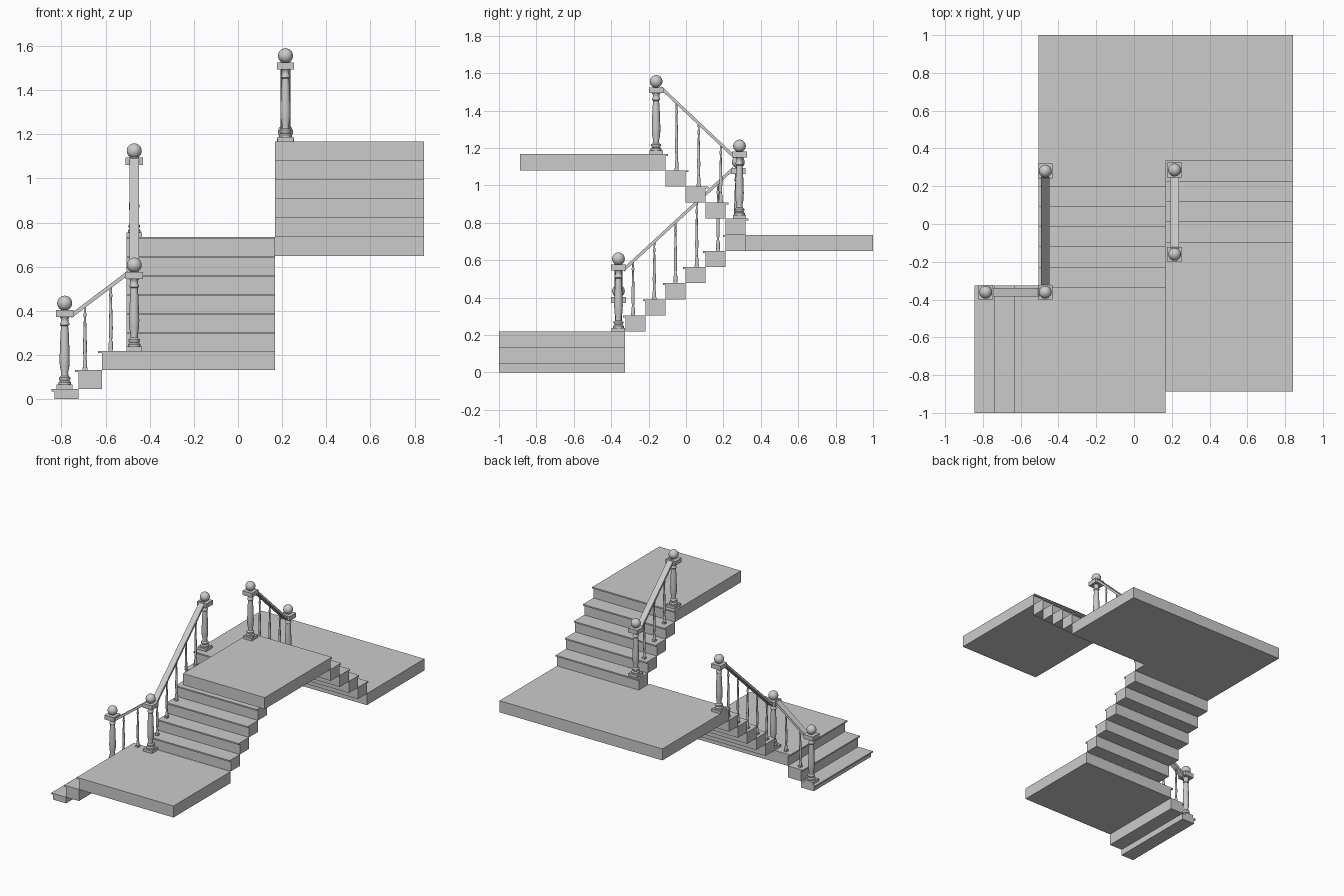
import bpy, bmesh, math
from mathutils import Vector, Matrix

if "Cube" in bpy.data.objects:
    bpy.data.objects.remove(bpy.data.objects["Cube"])

RISE, RUN, T = 0.0862, 0.107, 0.01
XL, XM, XR = -0.505, 0.167, 0.843


def top(i):
    return 0.046 + RISE * i


def finish(bm, name, smooth=False):
    bmesh.ops.recalc_face_normals(bm, faces=bm.faces)
    me = bpy.data.meshes.new(name)
    bm.to_mesh(me)
    bm.free()
    ob = bpy.data.objects.new(name, me)
    bpy.context.collection.objects.link(ob)
    if smooth:
        bpy.ops.object.select_all(action='DESELECT')
        ob.select_set(True)
        bpy.context.view_layer.objects.active = ob
        bpy.ops.object.shade_smooth_by_angle(angle=math.radians(40))
    return ob


def add_box(bm, lo, hi):
    lo, hi = Vector(lo), Vector(hi)
    m = Matrix.Translation((lo + hi) / 2) @ Matrix.Diagonal((*(hi - lo), 1))
    bmesh.ops.create_cube(bm, size=1, matrix=m)


def add_lathe(bm, profile, pos, sides):
    rings = []
    for r, z in profile:
        rings.append([bm.verts.new((pos[0] + r * math.cos(2 * math.pi * k / sides),
                                    pos[1] + r * math.sin(2 * math.pi * k / sides),
                                    pos[2] + z)) for k in range(sides)])
    for a, b in zip(rings, rings[1:]):
        for k in range(sides):
            j = (k + 1) % sides
            bm.faces.new((a[k], a[j], b[j], b[k]))
    bm.faces.new(rings[0])
    bm.faces.new(rings[-1])


def step(name, lo, hi, level, nose):
    """Block below a thin tread; nose is the (x, y) overhang of the tread."""
    z1 = top(level)
    z0 = max(0, z1 - RISE)
    bm = bmesh.new()
    add_box(bm, (*lo, z0), (*hi, z1 - T))
    a = [l + min(0, n) for l, n in zip(lo, nose)]
    b = [h + max(0, n) for h, n in zip(hi, nose)]
    add_box(bm, (*a, z1 - T), (*b, z1))
    finish(bm, name)


# entry steps and lower landing
for i in range(2):
    x = -0.83 + RUN * i
    step(f"entry_step_{i+1}", (x, -1), (x + RUN, -0.325), i, (-0.015, 0))
step("lower_landing", (-0.616, -1), (XM, -0.325), 2, (-0.018, 0))

# middle flight
for i in range(6):
    y = -0.323 + RUN * i
    step(f"middle_step_{i+1}", (XL, y), (XM, y + RUN), 3 + i, (0, -0.014))

# middle landing
bm = bmesh.new()
add_box(bm, (XL, 0.319, top(7)), (XR, 1, top(8)))
finish(bm, "middle_landing")

# upper flight and top landing
for i in range(4):
    y = 0.319 - RUN * i
    step(f"upper_step_{i+1}", (XM, y - RUN), (XR, y), 9 + i, (0, 0.016))
step("top_landing", (XM, -0.888), (XR, -0.109), 13, (0, 0.014))

# newel posts: square base, turned shaft, square cap, ball
POST = [(.029, .02), (.029, .03), (.021, .037), (.026, .044), (.026, .052), (.017, .06),
        (.016, .075), (.022, .105), (.023, .14), (.019, .25), (.016, .285), (.021, .29),
        (.021, .298), (.017, .303), (.017, .318), (.024, .328)]


def newel(name, p):
    x, y, z = p
    bm = bmesh.new()
    add_box(bm, (x - .036, y - .036, z), (x + .036, y + .036, z + .02))
    add_box(bm, (x - .039, y - .039, z + .326), (x + .039, y + .039, z + .358))
    add_lathe(bm, POST, p, 16)
    bmesh.ops.create_uvsphere(bm, u_segments=20, v_segments=12, radius=.034,
                              matrix=Matrix.Translation((x, y, z + .389)))
    finish(bm, name, True)


P = [Vector(p) for p in ((-.785, -.361, top(0)), (-.47, -.361, top(2)), (-.47, .28, top(8)),
                         (.215, .286, top(9)), (.215, -.16, top(13)))]
for i, p in enumerate(P):
    newel(f"newel_post_{i+1}", p)


# sloped handrail between two posts, with turned balusters below it
def railing(name, p, q, balusters):
    d = Vector((q.x - p.x, q.y - p.y, 0)).normalized()
    a = p + d * .03 + Vector((0, 0, .332))
    b = q - d * .03 + Vector((0, 0, .352))
    side = Vector((-d.y, d.x, 0)) * .022
    up = Vector((0, 0, .011))
    bm = bmesh.new()
    ends = [[bm.verts.new(c + s * side + u * up)
             for s, u in ((-1, -1), (1, -1), (1, 1), (-1, 1))] for c in (a, b)]
    bm.faces.new(ends[0])
    bm.faces.new(ends[1])
    for k in range(4):
        j = (k + 1) % 4
        bm.faces.new((ends[0][k], ends[0][j], ends[1][j], ends[1][k]))
    finish(bm, name + "_handrail")
    for n, (s, level) in enumerate(balusters):
        base = p + d * s
        base.z = top(level)
        t = (base - a).dot(d) / (b - a).dot(d)
        h = a.z + (b.z - a.z) * t - base.z
        bm = bmesh.new()
        add_box(bm, base - Vector((.011, .011, 0)), base + Vector((.011, .011, .012)))
        prof = [(.010, .03), (.010, .12), (.006, .17), (.0075, .22), (.009, .35),
                (.006, .7), (.005, .82), (.0075, .84), (.0075, .87), (.005, .89), (.006, 1)]
        add_lathe(bm, [(r, f * h) for r, f in prof], base, 10)
        finish(bm, f"{name}_baluster_{n+1}", True)


railing("entry", P[0], P[1], [(.092, 1), (.209, 2)])
railing("middle", P[1], P[2], [(.078 + .1135 * i, 3 + i) for i in range(5)])
railing("upper", P[3], P[4], [(.1 + .118 * i, 10 + i) for i in range(3)])
